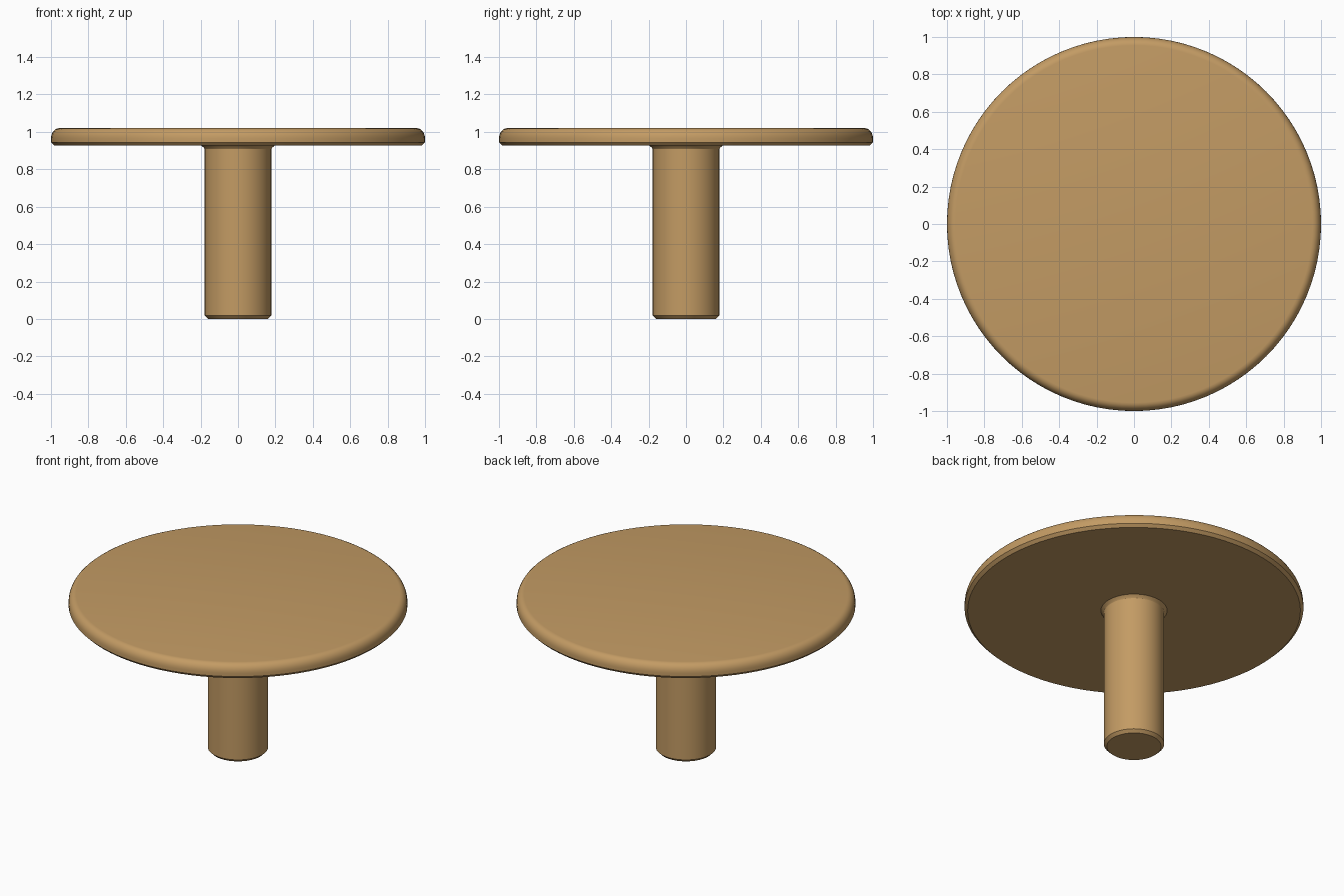
import bpy, bmesh, math

if "Cube" in bpy.data.objects:
    bpy.data.objects.remove(bpy.data.objects["Cube"])

wood = bpy.data.materials.new("light_wood")
wood.diffuse_color = (0.546, 0.328, 0.127, 1)
wood.use_nodes = True
wood.node_tree.nodes["Principled BSDF"].inputs["Base Color"].default_value = wood.diffuse_color

def lathe(name, profile, n=96):
    """Revolve (radius, height) points about z; close both ends with flat caps."""
    bm = bmesh.new()
    rings = [[bm.verts.new((r * math.cos(2 * math.pi * i / n),
                            r * math.sin(2 * math.pi * i / n), z))
              for i in range(n)] for r, z in profile]
    for a, b in zip(rings, rings[1:]):
        for i in range(n):
            j = (i + 1) % n
            bm.faces.new((a[i], a[j], b[j], b[i]))
    bm.faces.new(rings[0][::-1])
    bm.faces.new(rings[-1])
    me = bpy.data.meshes.new(name)
    bm.to_mesh(me)
    bm.free()
    me.materials.append(wood)
    ob = bpy.data.objects.new(name, me)
    bpy.context.collection.objects.link(ob)
    bpy.ops.object.select_all(action='DESELECT')
    ob.select_set(True)
    bpy.context.view_layer.objects.active = ob
    bpy.ops.object.shade_smooth_by_angle(angle=math.radians(30))
    return ob

# round top: chamfered underside, rounded upper rim
rim = [(0.955 + 0.045 * math.cos(math.radians(t)),
        0.965 + 0.055 * math.sin(math.radians(t))) for t in range(0, 91, 15)]
lathe("table_top", [(0.982, 0.926), (1.0, 0.944)] + rim)

# central column: chamfered foot, small flare under the top
lathe("pedestal", [(0.16, 0), (0.178, 0.018), (0.178, 0.908),
                   (0.183, 0.916), (0.198, 0.928)])
